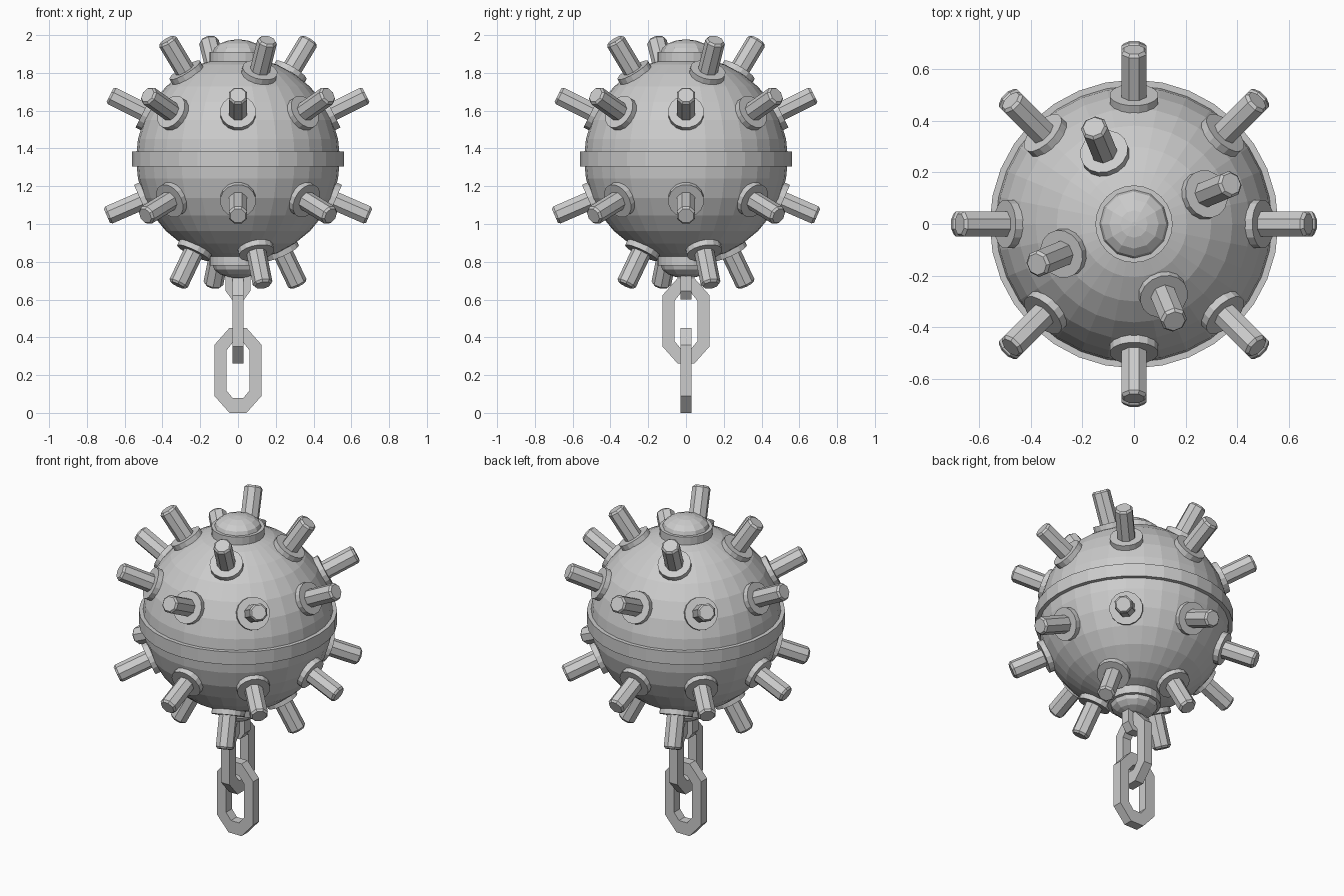
import bpy, bmesh, math
from mathutils import Matrix, Vector

if "Cube" in bpy.data.objects:
    bpy.data.objects.remove(bpy.data.objects["Cube"], do_unlink=True)

CENTRE = Vector((0, 0, 1.345))
RADIUS = 0.54

grey = bpy.data.materials.new("steel grey")
grey.use_nodes = True
COLOUR = (0.6, 0.6, 0.6, 1)
grey.diffuse_color = COLOUR
grey.node_tree.nodes["Principled BSDF"].inputs["Base Color"].default_value = COLOUR


def finish(name, bm, matrix):
    """Turn a bmesh into a flat shaded object."""
    bmesh.ops.recalc_face_normals(bm, faces=bm.faces)
    mesh = bpy.data.meshes.new(name)
    bm.to_mesh(mesh)
    bm.free()
    mesh.materials.append(grey)
    obj = bpy.data.objects.new(name, mesh)
    obj.matrix_world = matrix
    bpy.context.collection.objects.link(obj)
    return obj


def lathe(name, profile, sides, matrix, turn=0.0):
    """Closed solid turned round z from (radius, height) points."""
    bm = bmesh.new()
    rings = []
    for r, z in profile:
        angles = [2 * math.pi * (i + turn) / sides for i in range(sides)]
        rings.append([bm.verts.new((r * math.cos(a), r * math.sin(a), z)) for a in angles])
    for low, high in zip(rings, rings[1:]):
        for i in range(sides):
            j = (i + 1) % sides
            bm.faces.new((low[i], low[j], high[j], high[i]))
    bm.faces.new(rings[0][::-1])
    bm.faces.new(rings[-1])
    return finish(name, bm, matrix)


def octagon(flat, width, shoulder, height):
    """Elongated octagon in the xz plane."""
    quarter = [(flat, height), (width, shoulder)]
    right = quarter + [(x, -z) for x, z in reversed(quarter)]
    return right + [(-x, -z) for x, z in right]


def link(name, outer, inner, depth, z, turn):
    """Flat sided chain link between two octagons."""
    bm = bmesh.new()
    loops = [[bm.verts.new((x, y, h)) for x, h in shape]
             for shape, y in ((outer, -depth), (outer, depth), (inner, depth), (inner, -depth))]
    for k in range(4):
        a, b = loops[k], loops[(k + 1) % 4]
        for i in range(8):
            j = (i + 1) % 8
            bm.faces.new((a[i], a[j], b[j], b[i]))
    return finish(name, bm, Matrix.Translation((0, 0, z)) @ Matrix.Rotation(turn, 4, 'Z'))


# Spherical body
bm = bmesh.new()
bmesh.ops.create_uvsphere(bm, u_segments=32, v_segments=16, radius=RADIUS)
finish("body", bm, Matrix.Translation(CENTRE))

# Equator band
lathe("equator_band", [(0.56, -0.04), (0.56, 0.04)], 32, Matrix.Translation(CENTRE))

# Pole plates with shallow domes, top and bottom
dome = [(0.135 * math.cos(t), 0.56 + 0.072 * math.sin(t))
        for t in (math.radians(a) for a in (0, 22, 45, 67, 86))]
for name, flip in (("top", 0), ("bottom", math.pi)):
    place = Matrix.Translation(CENTRE) @ Matrix.Rotation(flip, 4, 'X')
    lathe(name + "_plate", [(0.15, 0.48), (0.15, 0.565)], 24, place)
    lathe(name + "_dome", dome, 12, place)

# Contact horns with collars, in four rows
rows = [("upper", 8, 0, 26.5, 0.757), ("lower", 8, 0, -23.5, 0.757),
        ("top", 4, 22.5, 57, 0.75), ("bottom", 4, 22.5, -62.7, 0.753)]
for name, count, start, rise, tip in rows:
    for n in range(count):
        place = (Matrix.Translation(CENTRE)
                 @ Matrix.Rotation(math.radians(start + 360 * n / count), 4, 'Z')
                 @ Matrix.Rotation(math.radians(90 - rise), 4, 'Y'))
        lathe(f"{name}_horn_{n + 1}",
              [(0.053, 0.48), (0.053, tip - 0.012), (0.043, tip)], 8, place, 0.5)
        lathe(f"{name}_collar_{n + 1}", [(0.095, 0.49), (0.095, 0.56)], 16, place, 0.5)

# Mooring eye and chain
outer = octagon(0.045, 0.125, 0.135, 0.225)
inner = octagon(0.028, 0.062, 0.105, 0.147)
link("mooring_eye", octagon(0.032, 0.065, 0.04, 0.085),
     octagon(0.015, 0.03, 0.025, 0.045), 0.028, 0.685, 0)
link("upper_link", outer, inner, 0.029, 0.487, math.pi / 2)
link("lower_link", outer, inner, 0.029, 0.225, 0)
